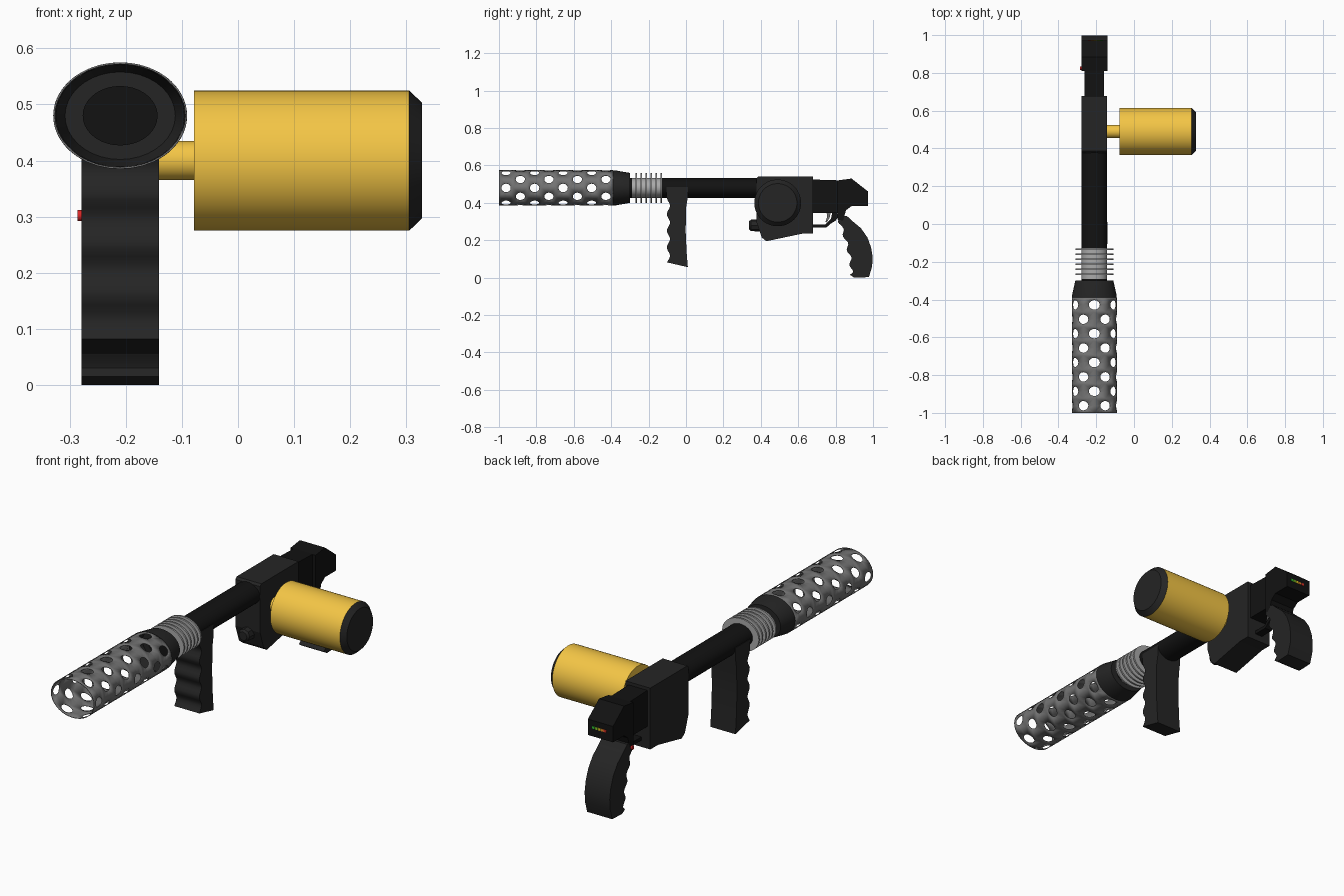
import bpy, bmesh, math

if "Cube" in bpy.data.objects:
    bpy.data.objects.remove(bpy.data.objects["Cube"])

CX, CZ, SX = -0.21, 0.48, 1.26      # barrel axis, and its sideways stretch


def material(name, c):
    m = bpy.data.materials.new(name)
    m.diffuse_color = (*c, 1)
    m.use_nodes = True
    m.node_tree.nodes["Principled BSDF"].inputs["Base Color"].default_value = m.diffuse_color
    return m


BLACK = material("black", (0.006, 0.006, 0.006))
DARK = material("dark_grey", (0.018, 0.018, 0.018))
STEEL = material("steel", (0.17, 0.17, 0.17))
SILVER = material("silver", (0.4, 0.4, 0.4))
GOLD = material("gold", (0.9, 0.56, 0.06))
RED = material("red", (0.7, 0.02, 0.02))


def finish(name, bm, mat, angle=35):
    bmesh.ops.remove_doubles(bm, verts=bm.verts, dist=0.0003)
    bmesh.ops.recalc_face_normals(bm, faces=bm.faces)
    me = bpy.data.meshes.new(name)
    bm.to_mesh(me)
    bm.free()
    ob = bpy.data.objects.new(name, me)
    bpy.context.collection.objects.link(ob)
    me.materials.append(mat)
    bpy.ops.object.select_all(action='DESELECT')
    ob.select_set(True)
    bpy.context.view_layer.objects.active = ob
    bpy.ops.object.shade_smooth_by_angle(angle=math.radians(angle))
    return ob


def lathe(name, profile, place, mat, n=36):
    """Turn (distance, radius) pairs; place(d, u, v) puts points in space."""
    bm = bmesh.new()
    rings = []
    for d, r in profile:
        rings.append([bm.verts.new(place(d, r * math.cos(i * math.tau / n), r * math.sin(i * math.tau / n)))
                      for i in range(n)])
    for a, b in zip(rings, rings[1:]):
        for i in range(n):
            j = (i + 1) % n
            bm.faces.new((a[i], a[j], b[j], b[i]))
    bm.faces.new(rings[0])
    bm.faces.new(rings[-1])
    return finish(name, bm, mat)


def prism(name, pts, half, mat, x=CX, angle=35):
    """Extrude a (y, z) side profile across x."""
    bm = bmesh.new()
    f = bm.faces.new([bm.verts.new((x - half, y, z)) for y, z in pts])
    ext = bmesh.ops.extrude_face_region(bm, geom=[f])['geom']
    bmesh.ops.translate(bm, verts=[v for v in ext if isinstance(v, bmesh.types.BMVert)], vec=(2 * half, 0, 0))
    return finish(name, bm, mat, angle)


def box(name, x, y, z, sx, sy, sz, mat):
    return prism(name, [(y - sy, z - sz), (y + sy, z - sz), (y + sy, z + sz), (y - sy, z + sz)], sx, mat, x)


def on_barrel(d, u, v):
    return (CX + SX * u, d, CZ + v)


def on_tank(d, u, v):
    return (d, 0.49 + u, 0.40 + v)


# perforated shroud: staggered tiles, each a rectangle with a round hole
bm = bmesh.new()
R, PITCH, HOLE = 0.0935, 0.61 / 8, 0.025
corners = ([(30 - 10 * i, 1) for i in range(6)] + [(-30, 1), (-30, 0)]
           + [(-30 + 10 * i, -1) for i in range(6)] + [(30, -1), (30, 0)])


def wrap(deg, y):
    a = math.radians(deg)
    return on_barrel(y, R * math.cos(a), R * math.sin(a))


for row in range(8):
    y0 = -0.39 - PITCH * (row + 0.5)
    for k in range(6):
        a0 = 60 * k + 30 + 30 * (row % 2)
        outer, inner = [], []
        for i, (da, s) in enumerate(corners):
            t = math.radians(22.5 + 22.5 * i)
            outer.append(bm.verts.new(wrap(a0 + da, y0 + s * PITCH / 2)))
            inner.append(bm.verts.new(wrap(a0 + 14.5 * math.cos(t), y0 + HOLE * math.sin(t))))
        for i in range(16):
            j = (i + 1) % 16
            bm.faces.new((outer[i], outer[j], inner[j], inner[i]))
shroud = finish("perforated_shroud", bm, STEEL)
solid = shroud.modifiers.new("thickness", 'SOLIDIFY')
solid.thickness = 0.003
solid.offset = 0

# barrel line: cup-shaped collar, cooling fins, barrel
lathe("muzzle_collar", [(-0.31, 0.05), (-0.31, 0.078), (-0.39, 0.091), (-0.392, 0.094),
                        (-0.38, 0.094), (-0.30, 0.08), (-0.30, 0.05)], on_barrel, DARK)
lathe("muzzle_bore", [(-0.313, 0.053), (-0.29, 0.053)], on_barrel, BLACK)
lathe("fin_core", [(-0.30, 0.053), (-0.125, 0.053)], on_barrel, SILVER)
for i in range(6):
    y = -0.265 + 0.0265 * i
    lathe(f"cooling_fin_{i + 1}", [(y - 0.004, 0.08), (y + 0.004, 0.08)], on_barrel, SILVER)
lathe("barrel", [(-0.128, 0.0535), (0.40, 0.0535)], on_barrel, BLACK)

# front grip with finger grooves
grip = [(0.01, 0.485), (-0.105, 0.485), (-0.105, 0.445)]
for i in range(25):
    z = 0.43 - 0.345 * i / 24
    grip.append((-0.094 - 0.009 * math.cos((z - 0.34) / 0.089 * math.tau), z))
grip += [(-0.102, 0.082), (0.01, 0.056), (0.003, 0.14), (-0.002, 0.25), (0.001, 0.38), (0.01, 0.43)]
prism("front_grip", grip, 0.069, DARK)

# receiver, front knob and rear frame
prism("receiver", [(0.376, 0.53), (0.386, 0.54), (0.678, 0.54), (0.678, 0.235), (0.62, 0.235),
                   (0.43, 0.195), (0.405, 0.215), (0.376, 0.30)], 0.068, DARK, angle=15)
lathe("front_knob", [(0.338, 0.022), (0.348, 0.031), (0.42, 0.034)],
      lambda d, u, v: (CX + u, d, 0.28 + v), DARK, 8)
prism("rear_frame", [(0.67, 0.525), (0.83, 0.52), (0.83, 0.345), (0.67, 0.345)], 0.052, BLACK)
prism("rear_head", [(0.81, 0.52), (0.885, 0.53), (0.972, 0.462), (0.972, 0.383), (0.885, 0.383), (0.855, 0.36),
                    (0.84, 0.305), (0.81, 0.31)], 0.069, BLACK, angle=15)

# trigger guard and trigger
prism("trigger_guard", [(0.675, 0.285), (0.745, 0.285), (0.775, 0.315), (0.785, 0.36), (0.80, 0.36), (0.815, 0.33),
                        (0.80, 0.305), (0.775, 0.29), (0.75, 0.268), (0.675, 0.268)], 0.02, BLACK)
prism("trigger", [(0.75, 0.36), (0.775, 0.36), (0.768, 0.32), (0.752, 0.295), (0.746, 0.30), (0.755, 0.325)],
      0.012, STEEL)
lathe("safety_button", [(-0.286, 0.01), (-0.27, 0.01)], lambda d, u, v: (d, 0.825 + u, 0.302 + v), RED, 12)

# rear grip: curved back, grooved front
rear = [(0.825, 0.33), (0.86, 0.33), (0.893, 0.30), (0.935, 0.265), (0.97, 0.215), (0.99, 0.16), (0.998, 0.11),
        (0.995, 0.06), (0.978, 0.003), (0.90, 0.0), (0.877, 0.015)]
for i in range(25):
    t = i / 24
    y = 0.885 - 0.065 * t ** 1.6
    rear.append((y + 0.009 * math.cos(t * 3.5 * math.tau), 0.03 + 0.27 * t))
prism("rear_grip", rear, 0.069, DARK)

# side tank
lathe("tank_neck", [(-0.15, 0.035), (-0.07, 0.035)], on_tank, GOLD)
lathe("tank", [(-0.078, 0.125), (0.305, 0.125)], on_tank, GOLD, 48)
lathe("tank_cap", [(0.305, 0.125), (0.328, 0.103)], on_tank, DARK, 48)

# indicator lights on the back, green to red
for i, c in enumerate([(0.03, 0.5, 0.03), (0.25, 0.6, 0.02), (0.8, 0.6, 0.02), (0.8, 0.25, 0.02), (0.7, 0.03, 0.02)]):
    box(f"indicator_{i + 1}", -0.172 - 0.016 * i, 0.972, 0.428, 0.007, 0.002, 0.006, material(f"light_{i + 1}", c))
